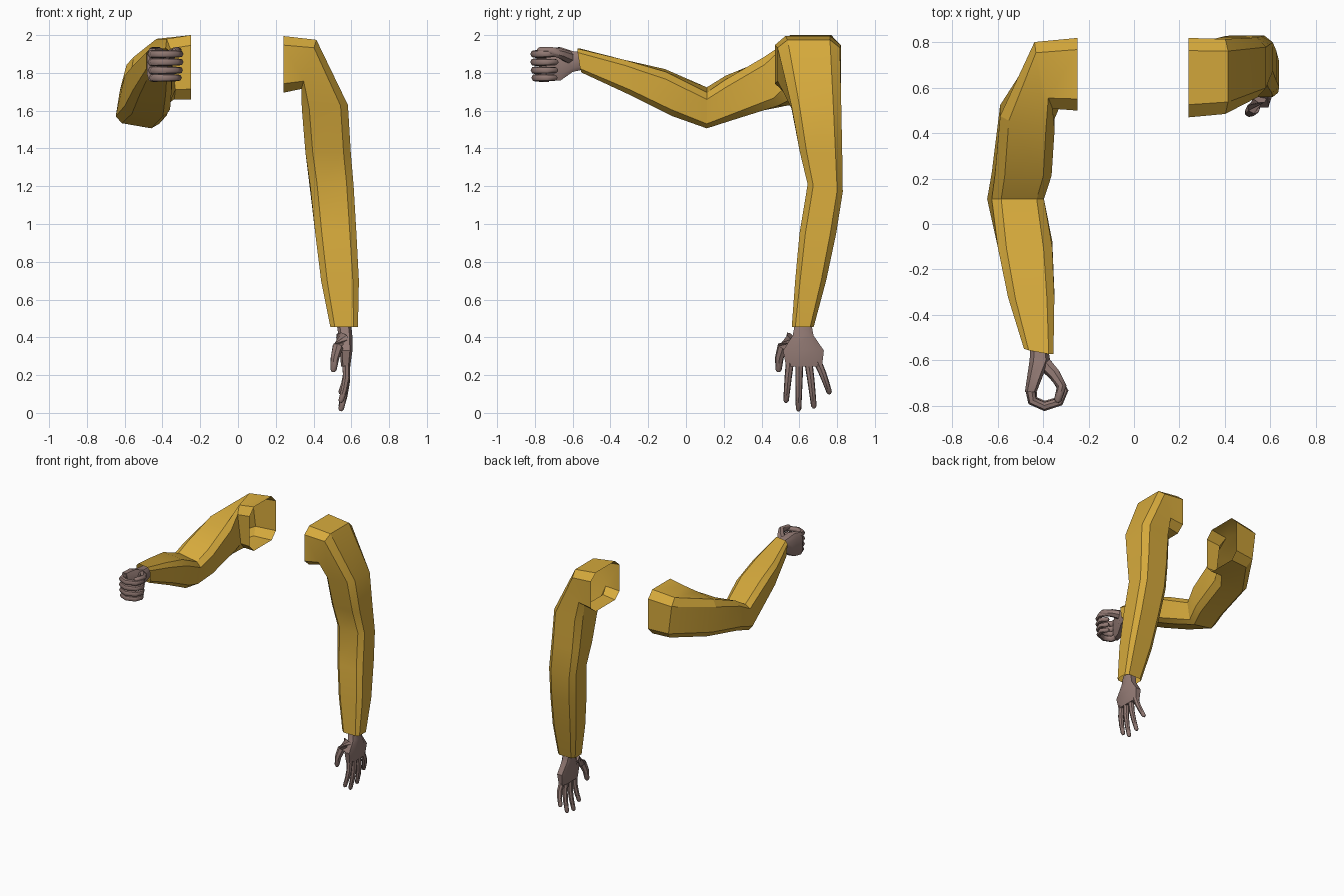
import bpy, bmesh, math
from mathutils import Vector

cube = bpy.data.objects.get("Cube")
if cube:
    bpy.data.objects.remove(cube, do_unlink=True)


def material(name, color):
    mat = bpy.data.materials.new(name)
    mat.use_nodes = True
    mat.diffuse_color = (*color, 1)
    mat.node_tree.nodes["Principled BSDF"].inputs["Base Color"].default_value = (*color, 1)
    return mat


MUSTARD = material("mustard cloth", (0.67, 0.40, 0.045))
SKIN = material("brown skin", (0.29, 0.195, 0.175))


def loft(name, rings, mat, closed, angle):
    """Skin a list of point rings, with optional end caps."""
    bm = bmesh.new()
    rows = [[bm.verts.new(p) for p in ring] for ring in rings]
    n = len(rows[0])
    for a, b in zip(rows, rows[1:]):
        for i in range(n):
            j = (i + 1) % n
            bm.faces.new((a[i], a[j], b[j], b[i]))
    if closed:
        bm.faces.new(rows[0])
        bm.faces.new(rows[-1])
    bmesh.ops.recalc_face_normals(bm, faces=bm.faces)
    mesh = bpy.data.meshes.new(name)
    bm.to_mesh(mesh)
    bm.free()
    mesh.materials.append(mat)
    obj = bpy.data.objects.new(name, mesh)
    bpy.context.collection.objects.link(obj)
    bpy.ops.object.select_all(action='DESELECT')
    obj.select_set(True)
    bpy.context.view_layer.objects.active = obj
    bpy.ops.object.shade_smooth_by_angle(angle=math.radians(angle))
    return obj


def box_ring(center, u, v, k=0.68):
    """Rectangle with chamfered corners, spanned by two half-width vectors."""
    c, u, v = Vector(center), Vector(u), Vector(v)
    corners = [(1, k), (k, 1), (-k, 1), (-1, k), (-1, -k), (-k, -1), (k, -1), (1, -k)]
    return [c + u * s + v * t for s, t in corners]


def finger(name, path, r0, r1, sides=7):
    """Tapered tube along a path with a rounded tip."""
    pts = [Vector(p) for p in path]
    end = (pts[-1] - pts[-2]).normalized()
    radii = [r0 + (r1 - r0) * i / (len(pts) - 1) for i in range(len(pts))]
    pts.append(pts[-1] + end * r1 * 0.7)
    radii.append(r1 * 0.5)
    rings = []
    for i, p in enumerate(pts):
        t = (pts[min(i + 1, len(pts) - 1)] - pts[max(i - 1, 0)]).normalized()
        ref = Vector((0, 0, 1)) if abs(t.z) < 0.7 else Vector((0, 1, 0))
        u = t.cross(ref).normalized()
        v = t.cross(u)
        rings.append([p + (u * math.cos(a) + v * math.sin(a)) * radii[i]
                      for a in (math.tau * s / sides for s in range(sides))])
    loft(name, rings, SKIN, True, 50)


# Left sleeve: hanging arm, open at both ends
left_sleeve = [
    ((.24, .645, 1.845), (0, .175, 0), (0, 0, .15)),
    ((.375, .65, 1.845), (0, .165, 0), (.04, 0, .13)),
    ((.46, .69, 1.62), (0, .132, 0), (.122, 0, .01)),
    ((.477, .715, 1.38), (0, .112, 0), (.12, 0, 0)),
    ((.497, .737, 1.19), (0, .093, -.02), (.115, 0, 0)),
    ((.518, .698, .95), (0, .097, 0), (.109, 0, 0)),
    ((.54, .66, .7), (0, .082, 0), (.1, 0, 0)),
    ((.562, .618, .455), (0, .058, 0), (.073, 0, 0)),
]
loft("left_sleeve", [box_ring(*r) for r in left_sleeve], MUSTARD, False, 25)

# Right sleeve: arm reaching forward with a bent elbow
right_sleeve = [
    ((-.25, .66, 1.83), (0, .16, 0), (0, 0, .17)),
    ((-.385, .655, 1.82), (-.04, .147, 0), (-.02, 0, .16)),
    ((-.47, .47, 1.755), (-.12, .03, 0), (0, -.035, .13)),
    ((-.495, .22, 1.665), (-.125, 0, .015), (.01, -.01, .11)),
    ((-.522, .11, 1.615), (-.115, 0, .02), (.015, 0, .095)),
    ((-.48, -.09, 1.695), (-.12, 0, .01), (0, -.02, .118)),
    ((-.453, -.31, 1.775), (-.102, 0, 0), (0, -.02, .095)),
    ((-.42, -.555, 1.865), (-.065, .012, 0), (0, -.01, .063)),
]
loft("right_sleeve", [box_ring(*r) for r in right_sleeve], MUSTARD, False, 25)

# Left palm, open hand pointing down
left_palm = [
    ((.56, .62, .48), (0, .042, 0), (.038, 0, 0)),
    ((.568, .62, .41), (0, .055, 0), (.037, 0, 0)),
    ((.572, .622, .33), (0, .108, 0), (.034, 0, 0)),
    ((.57, .625, .245), (0, .095, 0), (.024, 0, 0)),
]
loft("left_palm", [box_ring(*r, k=.6) for r in left_palm], SKIN, True, 40)

# Left fingers: base y, tip y, tip z
for name, y0, y1, z1 in (("index", .55, .53, .065), ("middle", .6, .596, .02),
                         ("ring", .648, .677, .035), ("little", .697, .758, .11)):
    path = [(.572, y0, .27), (.574, y0 + (y1 - y0) * .45, .27 + (z1 - .27) * .4),
            (.562, y0 + (y1 - y0) * .75, .27 + (z1 - .27) * .72), (.545, y1, z1)]
    finger("left_" + name + "_finger", path, .022, .015)
finger("left_thumb", [(.552, .56, .4), (.528, .512, .35), (.512, .494, .29), (.505, .49, .228)],
       .036, .017)

# Right palm, gripping hand pointing forward
right_palm = [
    ((-.418, -.535, 1.865), (.038, 0, 0), (0, 0, .045)),
    ((-.415, -.6, 1.86), (.045, 0, 0), (0, 0, .055)),
    ((-.435, -.67, 1.848), (.037, .01, 0), (0, 0, .088)),
    ((-.455, -.74, 1.842), (.026, 0, 0), (0, 0, .086)),
]
loft("right_palm", [box_ring(*r, k=.6) for r in right_palm], SKIN, True, 40)

# Right fingers curl around an upright hollow
curl = [(-.457, -.725), (-.448, -.78), (-.395, -.804), (-.328, -.783), (-.307, -.735), (-.335, -.69)]
for name, z, size in (("index", 1.9, 1), ("middle", 1.857, 1), ("ring", 1.814, .97),
                      ("little", 1.774, .9)):
    path = [(-.39 + (x + .39) * size, -.74 + (y + .74) * size, z) for x, y in curl]
    finger("right_" + name + "_finger", path, .023, .017)
finger("right_thumb", [(-.4, -.61, 1.878), (-.352, -.66, 1.9), (-.318, -.715, 1.915),
                       (-.335, -.775, 1.92)], .034, .017)
